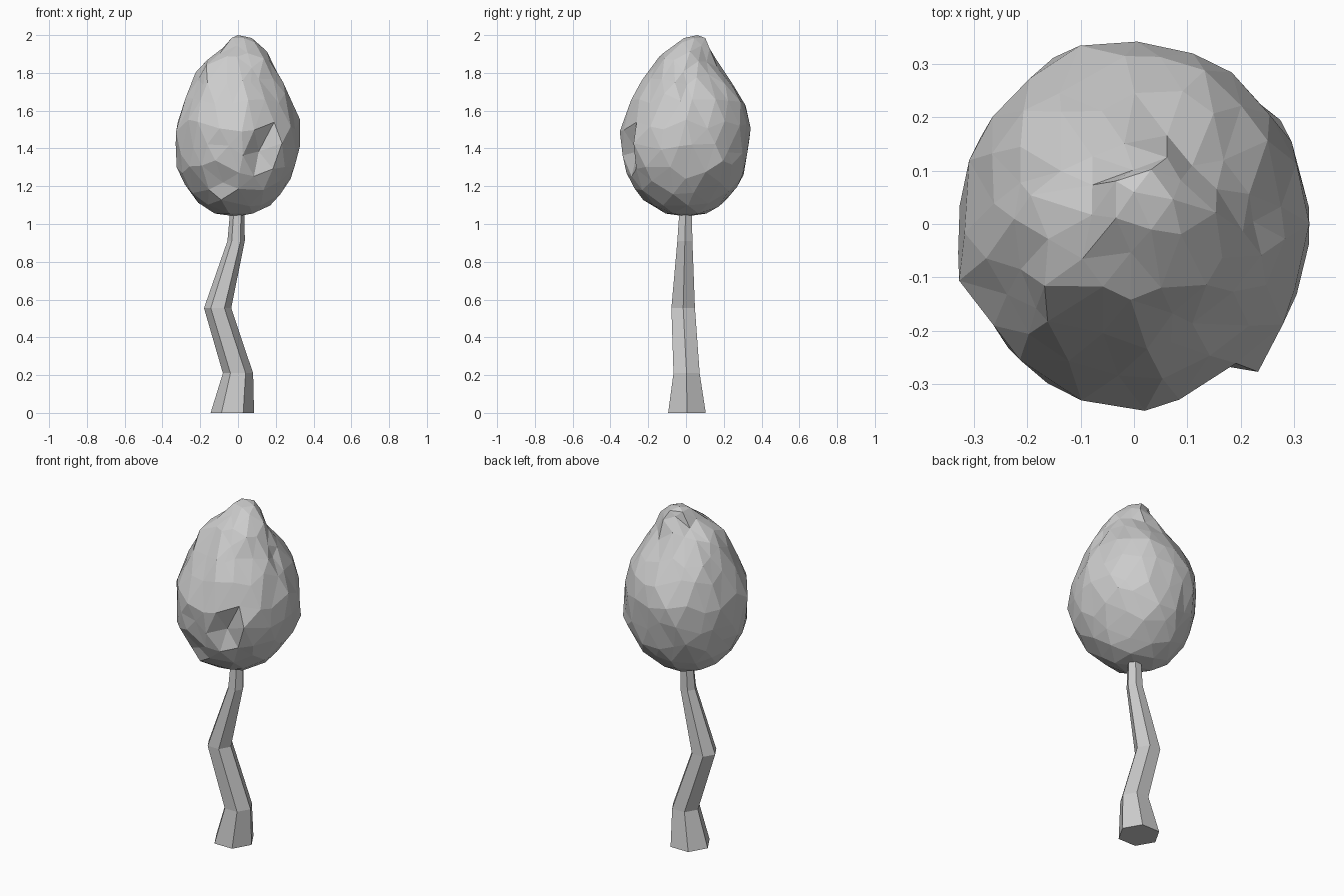
import bpy, bmesh, math, random
from mathutils import Vector

if "Cube" in bpy.data.objects:
    bpy.data.objects.remove(bpy.data.objects["Cube"])

random.seed(4)


def finish(bm, name):
    bmesh.ops.recalc_face_normals(bm, faces=bm.faces)
    mesh = bpy.data.meshes.new(name)
    bm.to_mesh(mesh)
    bm.free()
    obj = bpy.data.objects.new(name, mesh)
    bpy.context.collection.objects.link(obj)
    return obj


# Trunk: crooked six-sided tube, rings are (x, y, z, radius)
rings = [(-0.03, 0.005, 0, 0.115), (0, 0.003, 0.21, 0.08),
         (-0.108, -0.015, 0.555, 0.072), (-0.01, -0.006, 0.91, 0.046),
         (0, 0, 1.15, 0.034)]
bm = bmesh.new()
loops = []
for x, y, z, r in rings:
    loops.append([bm.verts.new((x + r * math.cos(a), y + r * math.sin(a), z))
                  for a in (i * math.pi / 3 for i in range(6))])
for lo, hi in zip(loops, loops[1:]):
    for i in range(6):
        j = (i + 1) % 6
        bm.faces.new((lo[i], lo[j], hi[j], hi[i]))
bm.faces.new(loops[0])
bm.faces.new(loops[-1])
finish(bm, "trunk")

# Crown outline: z, x min, x max, y min, y max
outline = [(1.045, -0.09, 0.07, -0.08, 0.08),
           (1.07, -0.17, 0.14, -0.16, 0.16),
           (1.12, -0.22, 0.20, -0.24, 0.23),
           (1.20, -0.28, 0.27, -0.29, 0.29),
           (1.33, -0.345, 0.345, -0.345, 0.335),
           (1.50, -0.345, 0.34, -0.355, 0.36),
           (1.60, -0.31, 0.325, -0.32, 0.345),
           (1.70, -0.275, 0.275, -0.28, 0.29),
           (1.82, -0.22, 0.225, -0.205, 0.20),
           (1.90, -0.15, 0.175, -0.145, 0.15),
           (1.97, -0.05, 0.105, -0.045, 0.11),
           (2.00, -0.04, 0.04, 0.02, 0.10)]


def section(z):
    z = min(max(z, outline[0][0]), outline[-1][0])
    for a, b in zip(outline, outline[1:]):
        if z <= b[0]:
            t = (z - a[0]) / (b[0] - a[0])
            return [p + (q - p) * t for p, q in zip(a[1:], b[1:])]


# Leaf clumps and hollows: x, y, z, reach, push outward
lumps = [(0.12, -0.32, 1.37, 0.11, -0.06), (0.25, -0.24, 1.42, 0.08, 0.03),
         (-0.10, -0.29, 1.22, 0.10, -0.03), (-0.05, -0.18, 1.80, 0.10, -0.05),
         (-0.14, -0.12, 1.85, 0.07, 0.015), (0.16, -0.18, 1.72, 0.11, -0.05),
         (0.22, 0.02, 1.74, 0.10, -0.03), (-0.10, 0.10, 1.88, 0.08, -0.03),
         (0.15, 0.12, 1.85, 0.08, -0.03), (-0.30, 0.12, 1.35, 0.10, -0.03)]

# Crown: faceted ball fitted to the outline
bm = bmesh.new()
bmesh.ops.create_icosphere(bm, subdivisions=3, radius=1)
for v in bm.verts:
    d = v.co.normalized()
    z = 1.52 + 0.48 * d.z
    if abs(d.z) < 0.95:
        d += Vector([random.uniform(-0.07, 0.07) for _ in range(3)])
        d.normalize()
        z = 1.52 + 0.48 * d.z
    x0, x1, y0, y1 = section(z)
    flat = Vector((d.x, d.y))
    if flat.length > 1e-4:
        flat.normalize()
    if abs(d.z) > 0.99:
        flat *= 0
    p = Vector(((x0 + x1) / 2 + flat.x * (x1 - x0) / 2,
                (y0 + y1) / 2 + flat.y * (y1 - y0) / 2, z))
    out = Vector((flat.x, flat.y, d.z * 0.4))
    for lx, ly, lz, reach, push in lumps:
        k = 1 - (p - Vector((lx, ly, lz))).length / reach
        if k > 0:
            p += out * push * k
    v.co = p - out * random.uniform(0, 0.018) if abs(d.z) < 0.95 else p
finish(bm, "leafy_crown")
